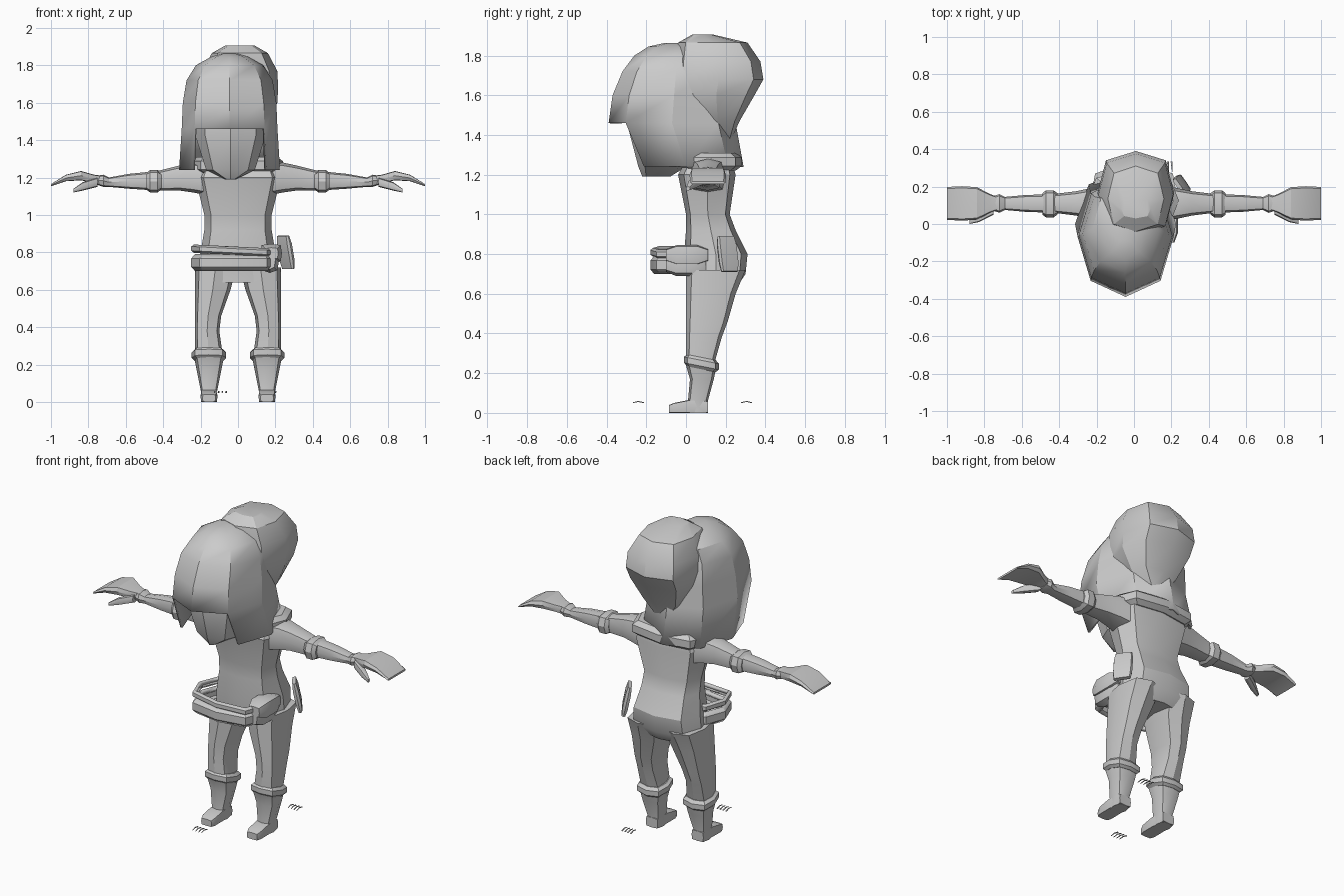
import bpy
import bmesh
import math

cube = bpy.data.objects.get("Cube")
if cube:
    bpy.data.objects.remove(cube)

grey = (.6, .6, .6, 1)
clay = bpy.data.materials.new("plain grey")
clay.use_nodes = True
clay.diffuse_color = grey
clay.node_tree.nodes["Principled BSDF"].inputs["Base Color"].default_value = grey
parts = []


def loft(name, axis, rows, fullness=.8, side=1, open_front=0, thickness=0):
    """Eight-sided loft along an axis; each row is a station and its bounds."""
    bm = bmesh.new()
    rings = []
    for station, left, right, low, high in rows:
        ring = []
        for corner in range(8):
            angle = corner * math.pi / 4
            reach = fullness / math.sqrt(2) if corner % 2 else .5
            u = (left + right) / 2 + math.cos(angle) * reach * (right - left) * (2 if corner % 2 else 1)
            v = (low + high) / 2 + math.sin(angle) * reach * (high - low) * (2 if corner % 2 else 1)
            if corner % 2:
                u = (left + right) / 2 + math.copysign(fullness, math.cos(angle)) * (right - left) / 2
                v = (low + high) / 2 + math.copysign(fullness, math.sin(angle)) * (high - low) / 2
            place = {"x": (station, u, v), "y": (u, station, v), "z": (u, v, station)}
            x, y, z = place[axis]
            ring.append(bm.verts.new((x * side, y, z)))
        rings.append(ring)
    for level, (lower, upper) in enumerate(zip(rings, rings[1:])):
        for corner in range(8):
            # Leave the two front panels out of an open shell
            if level < open_front and corner in (5, 6):
                continue
            after = (corner + 1) % 8
            bm.faces.new((lower[corner], lower[after], upper[after], upper[corner]))
    if not thickness:
        bm.faces.new(rings[0])
    if open_front or not thickness:
        bm.faces.new(rings[-1])
    loose = [vert for vert in bm.verts if not vert.link_faces]
    bmesh.ops.delete(bm, geom=loose, context="VERTS")
    bmesh.ops.recalc_face_normals(bm, faces=bm.faces)
    mesh = bpy.data.meshes.new(name)
    bm.to_mesh(mesh)
    bm.free()
    mesh.materials.append(clay)
    part = bpy.data.objects.new(name, mesh)
    bpy.context.collection.objects.link(part)
    if thickness:
        part.modifiers.new("thickness", "SOLIDIFY").thickness = thickness
    parts.append(part)
    return part


def band(name, axis, start, end, bounds, pinch=.015, **options):
    """Short block whose two ends are pinched in."""
    left, right, low, high = bounds
    slope = (end - start) / 4
    rows = [(station, left + inset, right - inset, low + inset, high - inset)
            for station, inset in ((start, pinch), (start + slope, 0),
                                   (end - slope, 0), (end, pinch))]
    return loft(name, axis, rows, **options)


def upright(name, centre, profile, **options):
    """Loft up z from (height, half width, front, back), even about centre."""
    rows = [(height, centre - half, centre + half, front, back)
            for height, half, front, back in profile]
    return loft(name, "z", rows, **options)


# Torso and collar
upright("torso", 0, (
    (.64, .17, 0, .26), (.7, .21, 0, .3), (.8, .2, -.01, .31),
    (.92, .18, 0, .25), (1, .18, 0, .22), (1.2, .23, -.04, .25),
    (1.27, .2, 0, .23), (1.32, .1, 0, .2)))
band("collar", "z", 1.22, 1.31, (-.25, .24, -.03, .28), pinch=.03)

# Limbs, built once per side
leg_centre, arm_height, arm_depth = .155, 1.18, .11
for label, side in (("left", 1), ("right", -1)):
    loft(label + "_leg", "z", [
        (height, inner, .23, 0, back) for height, inner, back in (
            (.24, .08, .14), (.38, .1, .18), (.46, .09, .21),
            (.6, .04, .25), (.72, .01, .3))], side=side)
    cuff = band(label + "_boot_cuff", "z", .22, .28,
                (.064, .248, -.01, .165), side=side)
    for vert in cuff.data.vertices:
        vert.co.z += (leg_centre / 2 - vert.co.y) / 5
    upright(label + "_boot", leg_centre * side, (
        (0, .044, .01, .11), (.06, .044, .01, .11),
        (.17, .066, .02, .14), (.24, .08, 0, .155)))
    loft(label + "_foot", "y", [
        (depth, leg_centre - half, leg_centre + half, 0, top)
        for depth, half, top in ((-.085, .035, .04), (-.06, .045, .05),
                                 (.02, .045, .066), (.11, .04, .06))],
        fullness=.92, side=side)
    loft(label + "_arm", "x", [
        (reach, arm_depth - half, arm_depth + half, arm_height - drop, arm_height + rise)
        for reach, half, drop, rise in (
            (.14, .1, .08, .1), (.24, .08, .06, .1), (.31, .065, .05, .085),
            (.43, .05, .05, .055), (.58, .045, .04, .04), (.69, .035, .03, .02),
            (.72, .05, .03, .035), (.75, .04, .02, .03))], side=side)
    band(label + "_elbow_band", "x", .41, .49, (.035, .18, 1.12, 1.24), side=side)
    loft(label + "_hand", "x", [
        (reach, arm_depth - half, arm_depth + half, low, high)
        for reach, half, low, high in (
            (.73, .035, 1.16, 1.21), (.77, .05, 1.17, 1.215),
            (.84, .087, 1.185, 1.235), (.92, .092, 1.18, 1.215),
            (1, .088, 1.153, 1.165))], fullness=.9, side=side)
    loft(label + "_thumb", "x", [
        (reach, front, front + width, low, low + width)
        for reach, front, width, low in (
            (.75, .05, .05, 1.15), (.83, .01, .045, 1.13),
            (.88, 0, .02, 1.12))], side=side)

# Hood: a peaked shell whose front is open below the brow
upright("hood", -.045, (
    (1.24, .27, -.29, .29), (1.46, .256, -.39, .25), (1.6, .25, -.37, .25),
    (1.72, .23, -.32, .22), (1.8, .18, -.26, .2), (1.845, .1, -.19, .12),
    (1.863, .04, -.11, .04)), fullness=.73, open_front=1, thickness=.012)
upright("hood_back_bulge", .01, (
    (1.38, .06, .14, .23), (1.47, .14, .05, .27), (1.6, .2, -.04, .345),
    (1.68, .205, -.06, .39), (1.77, .2, -.06, .375), (1.865, .15, -.04, .31),
    (1.905, .08, .03, .14)), fullness=.78)

# Covered face with a pointed chin
upright("face_mask", -.04, (
    (1.19, .03, -.22, -.08), (1.24, .13, -.24, 0),
    (1.43, .19, -.29, .06), (1.52, .19, -.28, .06)), fullness=.72)

# Loose belt in two layers, hanging forward of the hips
belt_bounds = (-.25, .2, -.18, .13)
band("belt_lower", "z", .7, .79, belt_bounds, pinch=.02, thickness=.025)
upper_belt = band("belt_upper", "z", .785, .83, belt_bounds, thickness=.025)
for vert in upper_belt.data.vertices:
    vert.co.z -= vert.co.x / 20

# Pouch with its flap
band("pouch", "y", -.1, .1, (.12, .22, .69, .83), pinch=.02)
band("pouch_flap", "y", -.1, .11, (.12, .235, .745, .845), pinch=.02, fullness=.88)

# Sheath floating at the left hip
sheath = band("sheath", "z", -.09, .09, (-.017, .017, -.055, .055),
              pinch=.006, fullness=.9)
sheath.location = (.255, .21, .8)
sheath.rotation_euler = (0, -.2, .6)

# Two small groups of loose curved strips near the ground
for label, centre, depth in (("front", -.095, -.24), ("back", .17, .305)):
    for index in range(4):
        across = centre + (index - 1.5) / 50
        loft(label + "_strip", "y", [
            (depth + step * .028, across - step * .004, across + .006,
             .055 - abs(step) * .006, .06 - abs(step) * .006)
            for step in (-1, 0, 1)])

# Soft shading with crisp creases
bpy.ops.object.select_all(action="DESELECT")
for part in parts:
    part.select_set(True)
bpy.context.view_layer.objects.active = parts[0]
bpy.ops.object.shade_smooth_by_angle(angle=math.radians(30))
